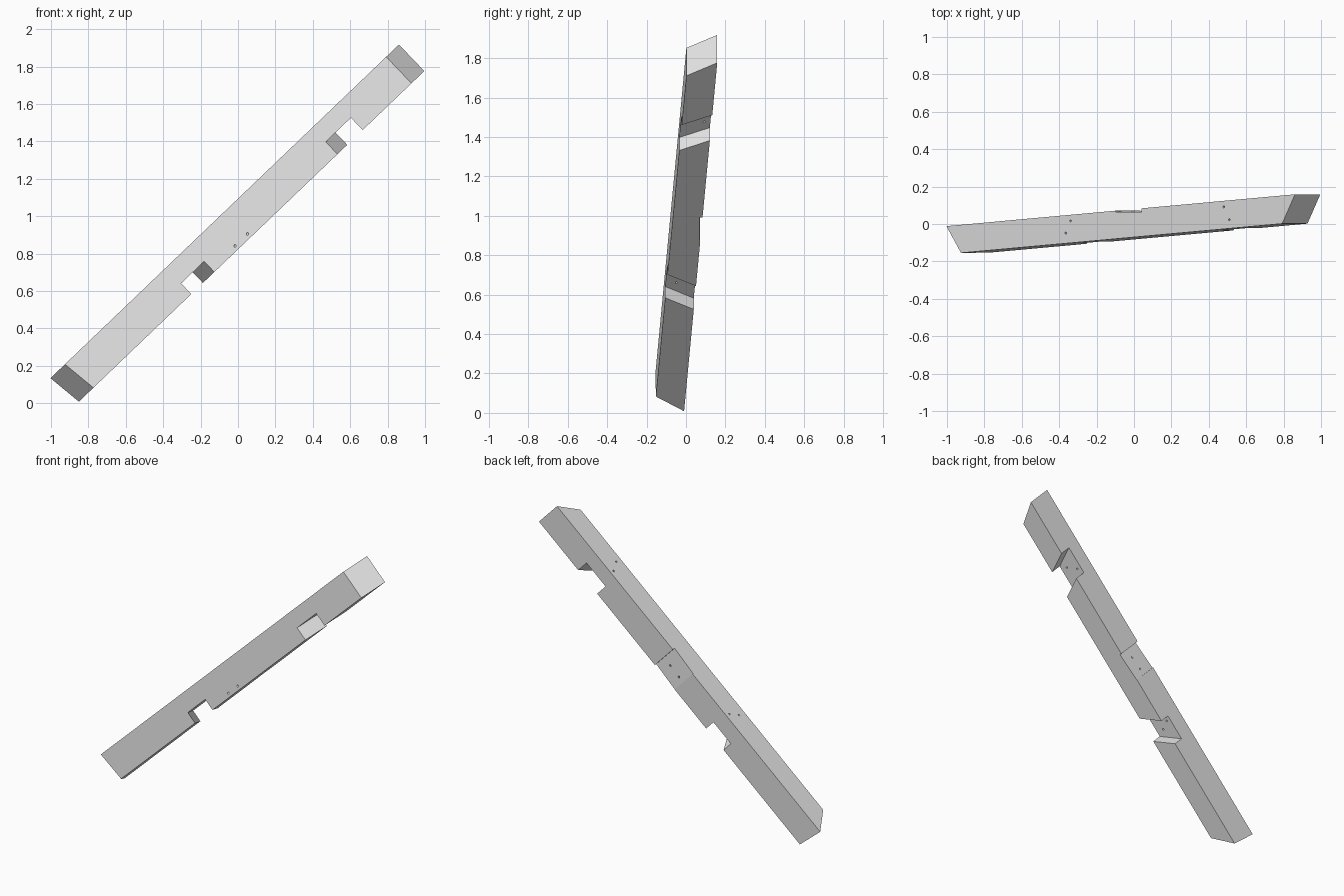
import bpy
import bmesh
from mathutils import Matrix, Vector

if "Cube" in bpy.data.objects:
    bpy.data.objects.remove(bpy.data.objects["Cube"], do_unlink=True)

WIDTH, DEPTH = 0.196, 0.15

# Beam frame: local x runs along the beam, y through its depth, z across its width
start = Vector((-0.773, -0.153, 0.083))
along = Vector((1.701, 0.155, 1.628)).normalized()
across = Vector((-along.z, 0, along.x)).normalized()
through = across.cross(along)
frame = Matrix((along, through, across)).transposed().to_4x4()
frame.translation = start

grey = bpy.data.materials.new("light grey timber")
grey.use_nodes = True
grey.diffuse_color = (0.8, 0.8, 0.8, 1)
grey.node_tree.nodes["Principled BSDF"].inputs["Base Color"].default_value = (0.8, 0.8, 0.8, 1)


def add_object(name, bm):
    bmesh.ops.recalc_face_normals(bm, faces=bm.faces)
    mesh = bpy.data.meshes.new(name)
    bm.to_mesh(mesh)
    bm.free()
    mesh.materials.append(grey)
    obj = bpy.data.objects.new(name, mesh)
    obj.matrix_world = frame
    bpy.context.scene.collection.objects.link(obj)
    return obj


def block(name, place):
    """Six-sided block: place(i, j, k) gives the corner at each end of each axis."""
    bm = bmesh.new()
    bmesh.ops.create_cube(bm, size=1)
    for v in bm.verts:
        v.co = place(*(int(c > 0) for c in v.co))
    return add_object(name, bm)


def peg_hole(name, a, b, radius=0.006):
    """Thin round cutter from a to b."""
    a, b = Vector(a), Vector(b)
    bm = bmesh.new()
    turn = (b - a).to_track_quat("Z", "Y").to_matrix().to_4x4()
    bmesh.ops.create_cone(bm, cap_ends=True, segments=12, radius1=radius, radius2=radius,
                          depth=(b - a).length, matrix=Matrix.Translation((a + b) / 2) @ turn)
    return add_object(name, bm)


# Beam with mitred ends, longer on its back face
def beam_corner(i, j, k):
    s = 2.359 + 0.105 * j if i else -0.098 * j - 0.023 * k
    return (s, DEPTH * j, WIDTH * k)


beam = block("timber_beam", beam_corner)
cutters = []


# Slanted notches across the underside
def notch(name, s0, s1, height, slant):
    def corner(i, j, k):
        t = 0.25 * j - 0.05
        return ((s1 if i else s0) + slant * t, t, height if k else -0.05)
    cutters.append(block(name, corner))


notch("lower_notch_cutter", 0.726, 0.897, 0.079, -0.5)
notch("upper_notch_cutter", 1.81, 1.997, 0.091, 0.55)


# Shallow lap seat on the back, sinking toward its upper end
def lap_corner(i, j, k):
    h = 0.236 * k - 0.02
    floor = DEPTH - 0.001 - 0.014 * i - 0.025 * h
    return (1.326 if i else 1.131, 0.2 if j else floor, h)


cutters.append(block("lap_cutter", lap_corner))

# Oblique peg holes through the lap seat
for s in (1.073, 1.166):
    front, back = Vector((s, 0, 0.024)), Vector((s + 0.105, DEPTH, 0.09))
    reach = (back - front) * 0.3
    cutters.append(peg_hole("lap_peg_cutter", front - reach, back + reach))

# Peg holes from the top face into the notches
for s, t in ((0.797, 0.118), (0.757, 0.055), (1.933, 0.118), (1.97, 0.046)):
    cutters.append(peg_hole("notch_peg_cutter", (s, t, 0.04), (s, t, 0.25)))

# Cut everything out of the beam, then drop the cutters
for cutter in cutters:
    cutter.hide_render = True
    mod = beam.modifiers.new(cutter.name, "BOOLEAN")
    mod.operation, mod.solver, mod.object = "DIFFERENCE", "EXACT", cutter
bpy.context.view_layer.update()
graph = bpy.context.evaluated_depsgraph_get()
result = bpy.data.meshes.new_from_object(beam.evaluated_get(graph))
beam.modifiers.clear()
beam.data = result
beam.data.name = "timber_beam"
for cutter in cutters:
    bpy.data.objects.remove(cutter, do_unlink=True)
